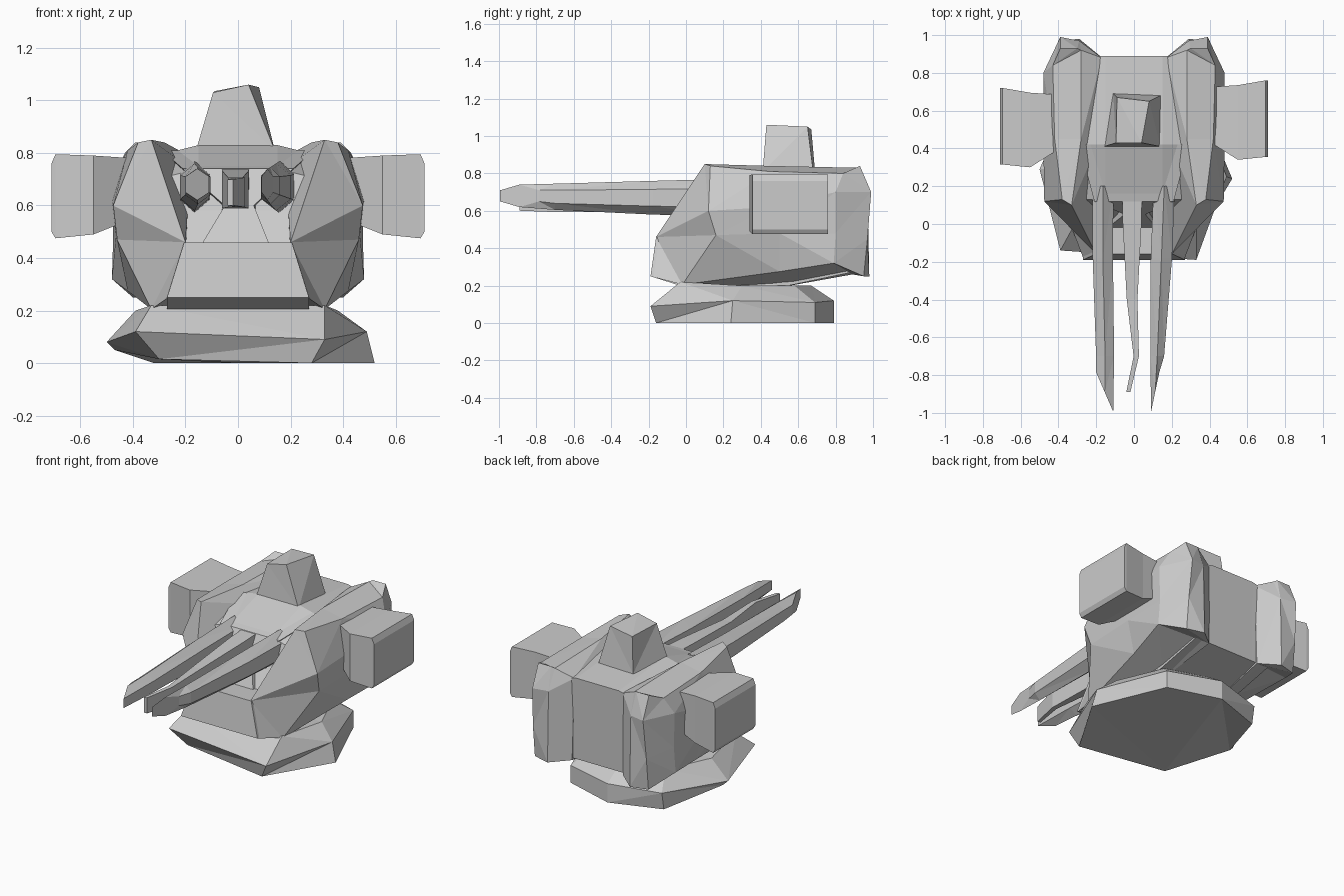
import bpy, bmesh
from math import cos, sin, radians


def loft(name, rings):
    """Join matching rings of points with flat triangles and cap both ends."""
    bm = bmesh.new()
    rows = [[bm.verts.new(p) for p in ring] for ring in rings]
    n = len(rows[0])
    for a, b in zip(rows, rows[1:]):
        for i in range(n):
            j = (i + 1) % n
            bm.faces.new((a[i], a[j], b[j], b[i]))
    bm.faces.new(rows[0])
    bm.faces.new(rows[-1])
    bmesh.ops.recalc_face_normals(bm, faces=bm.faces)
    bmesh.ops.triangulate(bm, faces=bm.faces)
    mesh = bpy.data.meshes.new(name)
    bm.to_mesh(mesh)
    bm.free()
    obj = bpy.data.objects.new(name, mesh)
    bpy.context.collection.objects.link(obj)
    return obj


def flip(rings, s, dy=0):
    return [[(s * x, y + dy, z) for x, y, z in r] for r in rings]


def rect_x(x, y0, y1, z0, z1):
    return [(x, y0, z0), (x, y1, z0), (x, y1, z1), (x, y0, z1)]


def gun(name, stations, sides):
    """Stations: y, x centre, z centre, half width, half height, end slant."""
    rings = []
    for y, x, z, w, h, slant in stations:
        ring = []
        for i in range(sides):
            a = radians(360 * (i + 0.5) / sides)
            ring.append((x + w * cos(a), y + slant * cos(a), z + h * sin(a)))
        rings.append(ring)
    loft(name, rings)


# Faceted, slightly lopsided base plinth
loft("base", [
    [(0.52, 0.24, 0), (0.33, 0.69, 0), (0.0, 0.79, 0), (-0.32, 0.68, 0),
     (-0.47, 0.30, 0.05), (-0.30, -0.08, 0.015), (0.28, -0.16, 0)],
    [(0.49, 0.25, 0.12), (0.33, 0.69, 0.11), (0.0, 0.79, 0.12), (-0.32, 0.70, 0.11),
     (-0.50, 0.29, 0.08), (-0.39, -0.14, 0.12), (0.33, -0.19, 0.09)],
    [(0.38, 0.30, 0.20), (0.26, 0.58, 0.20), (0.0, 0.67, 0.20), (-0.26, 0.58, 0.20),
     (-0.39, 0.30, 0.20), (-0.33, -0.03, 0.22), (0.33, -0.03, 0.22)]])

# Central hull with a low front wall, gun recess and sloping roof
profile = [(-0.19, 0.25), (-0.16, 0.46), (0.0, 0.455), (0.08, 0.58), (0.13, 0.74),
           (0.42, 0.83), (0.89, 0.79), (0.88, 0.27), (0.5, 0.19), (0.0, 0.19)]
hull = []
for x, drop in ((-0.27, 0.03), (-0.15, 0), (0.15, 0), (0.27, 0.03)):
    hull.append([(max(-0.205, min(0.205, x)) if i in (1, 2, 3) else x, y,
                  z - (drop if z > 0.7 else 0)) for i, (y, z) in enumerate(profile)])
loft("central_hull", hull)

# Armoured cheeks on either side
cheek = [
    [(0.33, 0.10, 0.85), (0.20, -0.16, 0.46), (0.265, -0.19, 0.25),
     (0.33, -0.02, 0.205), (0.46, 0.16, 0.47), (0.475, 0.12, 0.60), (0.38, 0.13, 0.84)],
    [(0.28, 0.45, 0.84), (0.18, 0.45, 0.74), (0.20, 0.5, 0.19),
     (0.42, 0.5, 0.275), (0.465, 0.5, 0.48), (0.48, 0.45, 0.62), (0.42, 0.45, 0.81)],
    [(0.28, 0.92, 0.83), (0.17, 0.88, 0.78), (0.18, 0.89, 0.26),
     (0.48, 0.79, 0.32), (0.475, 0.80, 0.48), (0.48, 0.80, 0.70), (0.43, 0.84, 0.80)],
    [(0.30, 0.93, 0.84), (0.29, 0.97, 0.70), (0.29, 0.98, 0.25),
     (0.40, 0.95, 0.25), (0.40, 0.97, 0.45), (0.39, 0.99, 0.70), (0.39, 0.93, 0.84)],
]

# Side pods with their tapered mounts
pod = [rect_x(0.40, 0.43, 0.72, 0.55, 0.78), rect_x(0.55, 0.335, 0.73, 0.49, 0.79),
       rect_x(0.695, 0.35, 0.755, 0.475, 0.795), rect_x(0.71, 0.35, 0.755, 0.50, 0.76)]
for side, s, dy in (("left", -1, -0.035), ("right", 1, 0.005)):
    loft(side + "_cheek", flip(cheek, s))
    loft(side + "_pod", flip(pod, s, dy))

# Gun shield in the recess
loft("gun_shield", [
    [(-0.14, -0.02, 0.45), (0.12, -0.02, 0.45), (0.12, 0.3, 0.45), (-0.14, 0.3, 0.45)],
    [(-0.05, 0.05, 0.60), (0.06, 0.05, 0.60), (0.10, 0.3, 0.60), (-0.10, 0.3, 0.60)],
    [(-0.21, 0.12, 0.74), (0.21, 0.12, 0.74), (0.29, 0.42, 0.81), (-0.29, 0.42, 0.81)]])

# Roof hatch
loft("roof_hatch", [
    [(-0.16, 0.41, 0.81), (0.14, 0.41, 0.81), (0.14, 0.68, 0.81), (-0.11, 0.69, 0.81)],
    [(-0.095, 0.43, 1.03), (0.04, 0.43, 1.06), (0.08, 0.65, 1.05), (-0.09, 0.67, 1.035)]])

# Guns: two heavy barrels with slanted tips and a thin one between them
gun("left_gun", [(0.2, -0.165, 0.67, 0.065, 0.10, 0), (-0.18, -0.165, 0.67, 0.062, 0.09, 0),
                 (-0.7, -0.153, 0.675, 0.055, 0.07, 0), (-0.89, -0.155, 0.68, 0.052, 0.06, -0.12)], 6)
gun("right_gun", [(0.2, 0.16, 0.67, 0.065, 0.10, 0), (-0.18, 0.145, 0.67, 0.065, 0.09, 0),
                  (-0.7, 0.123, 0.675, 0.042, 0.07, 0), (-0.89, 0.112, 0.68, 0.025, 0.06, 0.12)], 6)
gun("middle_gun", [(0.2, -0.01, 0.67, 0.075, 0.10, 0), (0.0, -0.01, 0.66, 0.07, 0.10, 0),
                   (-0.4, -0.01, 0.65, 0.04, 0.08, 0), (-0.7, 0.012, 0.65, 0.02, 0.08, 0),
                   (-0.89, -0.03, 0.65, 0.015, 0.07, 0)], 4)
